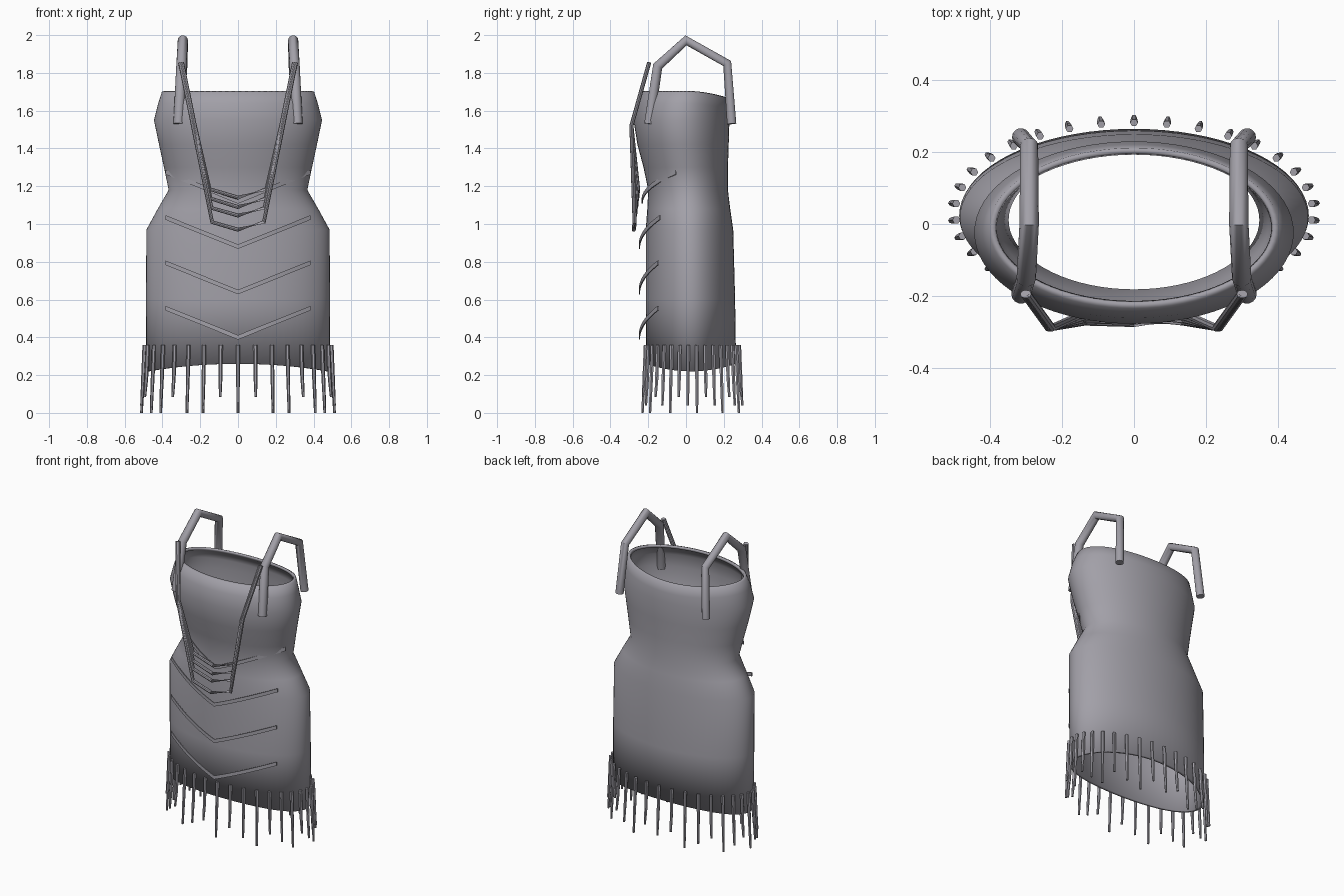
import bpy, bmesh
from math import sin, cos, pi
from mathutils import Vector

cube = bpy.data.objects.get("Cube")
if cube:
    bpy.data.objects.remove(cube, do_unlink=True)

mat = bpy.data.materials.new("lavender grey cloth")
mat.use_nodes = True
colour = (0.36, 0.35, 0.39, 1)
mat.diffuse_color = colour
mat.node_tree.nodes["Principled BSDF"].inputs["Base Color"].default_value = colour


def finish(name, bm, angle):
    """Turn a bmesh into a named, smooth-shaded object."""
    bmesh.ops.recalc_face_normals(bm, faces=bm.faces[:])
    mesh = bpy.data.meshes.new(name)
    bm.to_mesh(mesh)
    bm.free()
    mesh.materials.append(mat)
    ob = bpy.data.objects.new(name, mesh)
    bpy.context.collection.objects.link(ob)
    bpy.ops.object.select_all(action='DESELECT')
    ob.select_set(True)
    bpy.context.view_layer.objects.active = ob
    bpy.ops.object.shade_smooth_by_angle(angle=angle)
    return ob


def bridge(bm, a, b):
    n = len(a)
    for i in range(n):
        bm.faces.new((a[i], a[(i + 1) % n], b[(i + 1) % n], b[i]))


def tube(bm, points, radii, sides=10, flat=1.0):
    """Sweep a round section along a path, mitred at the joints."""
    pts = [Vector(p) for p in points]
    rings = []
    for i, p in enumerate(pts):
        before = (p - pts[i - 1]).normalized() if i else Vector()
        after = (pts[i + 1] - p).normalized() if i < len(pts) - 1 else Vector()
        t = (before + after).normalized()
        ref = Vector((1, 0, 0)) if abs(t.x) < 0.7 else Vector((0, 0, 1))
        u = (ref - t * ref.dot(t)).normalized()
        v = t.cross(u)
        r = radii[i]
        rings.append([bm.verts.new(p + u * r * flat * cos(2 * pi * k / sides)
                                   + v * r * sin(2 * pi * k / sides)) for k in range(sides)])
    for a, b in zip(rings, rings[1:]):
        bridge(bm, a, b)
    bm.faces.new(rings[0])
    bm.faces.new(rings[-1])


# Dress body: height, half width, front y, back y
profile = [
    (0.22, 0.485, -0.212, 0.265),
    (0.60, 0.487, -0.213, 0.260),
    (0.97, 0.485, -0.213, 0.250),
    (1.08, 0.425, -0.205, 0.234),
    (1.18, 0.367, -0.200, 0.222),
    (1.30, 0.392, -0.225, 0.222),
    (1.42, 0.418, -0.257, 0.226),
    (1.55, 0.445, -0.278, 0.230),
    (1.64, 0.422, -0.262, 0.222),
    (1.70, 0.403, -0.235, 0.212),
    (1.705, 0.388, -0.220, 0.200),
]
SEG = 72
bm = bmesh.new()
rings = []
for j, (z, rx, front, back) in enumerate(profile):
    ring = []
    for k in range(SEG):
        a = 2 * pi * k / SEG
        lift = 0.0
        if j == 0:                      # hem rises at front and back
            lift = 0.04 * sin(a) ** 2
        elif z > 1.6:                   # neckline dips at the back
            lift = -0.03 * max(0, sin(a)) ** 2
        ring.append(bm.verts.new((rx * cos(a),
                                  (front + back) / 2 + (back - front) / 2 * sin(a), z + lift)))
    rings.append(ring)
for a, b in zip(rings, rings[1:]):
    bridge(bm, a, b)
body = finish("dress_body", bm, 1.4)
shell = body.modifiers.new("cloth thickness", 'SOLIDIFY')
shell.thickness = 0.018
shell.offset = -1

# Shoulder straps
for side, s in (("left", 1), ("right", -1)):
    bm = bmesh.new()
    tube(bm, [(s * 0.315, -0.195, 1.53), (s * 0.30, -0.150, 1.835), (s * 0.292, 0.0, 1.972),
              (s * 0.292, 0.218, 1.85), (s * 0.315, 0.242, 1.53)],
         [0.027, 0.027, 0.027, 0.025, 0.025], 14)
    finish(side + "_shoulder_strap", bm, 0.9)

# Draped cords hanging from the straps over the bust
for n, (low, corner, x, y) in enumerate([(0.97, 1.01, 0.137, -0.272), (1.045, 1.085, 0.14, -0.266),
                                         (1.09, 1.135, 0.145, -0.260), (1.14, 1.185, 0.15, -0.254)]):
    half = [(-0.306 + 0.003 * n, -0.195, 1.855), (-0.238 + 0.003 * n, -0.289, 1.52),
            (-x, y, corner)]
    path = half + [(0, y - 0.004, low)] + [(-p[0], p[1], p[2]) for p in reversed(half)]
    bm = bmesh.new()
    tube(bm, path, [0.011] * len(path), 8)
    finish("bust_cord_%d" % (n + 1), bm, 0.7)

# Chevron trims: thin curved bands, point down
for n, (low, front, sweep) in enumerate([(0.40, -0.25, 0.10), (0.64, -0.25, 0.10),
                                         (0.88, -0.25, 0.11), (1.12, -0.235, 0.18)]):
    bm = bmesh.new()
    rings = []
    for k in range(-12, 13):
        t = k / 12
        x, z = 0.385 * t, low + 0.155 * abs(t)
        y = front + sweep * t * t
        rings.append([bm.verts.new((x, y + dy, z + dz))
                      for dy, dz in ((0, -0.012), (0, 0.012), (0.006, 0.012), (0.006, -0.012))])
    for a, b in zip(rings, rings[1:]):
        bridge(bm, a, b)
    bm.faces.new(rings[0])
    bm.faces.new(rings[-1])
    finish("chevron_trim_%d" % (n + 1), bm, 0.6)

# Hem fringe: hanging strands of three lengths
bm = bmesh.new()
COUNT = 34
for i in range(COUNT):
    a = 2 * pi * i / COUNT
    end = (0.0, 0.085, 0.04)[min(i, COUNT - i) % 3]

    def at(grow, z):
        return ((0.497 + grow) * sin(a), 0.034 - (0.248 + grow) * cos(a), z)

    tube(bm, [at(0, 0.36), at(0.008, 0.18), at(0.016, end)], [0.011, 0.010, 0.007], 6)
finish("hem_fringe", bm, 0.6)
